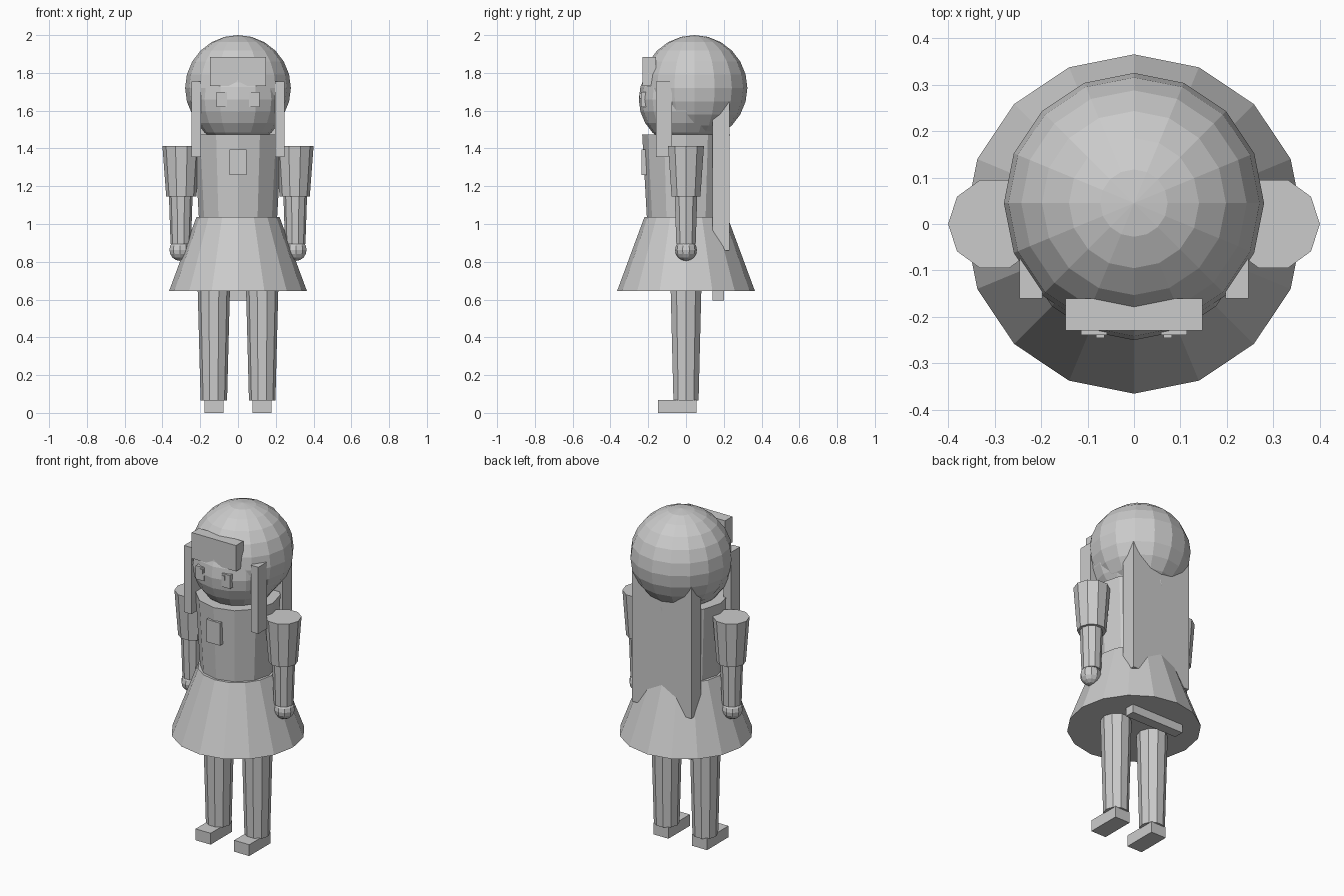
import bpy
import math

if "Cube" in bpy.data.objects:
    bpy.data.objects.remove(bpy.data.objects["Cube"])

grey = bpy.data.materials.new("plain_grey")
grey.diffuse_color = (0.6, 0.6, 0.6, 1.0)
grey.use_nodes = True
grey.node_tree.nodes["Principled BSDF"].inputs["Base Color"].default_value = grey.diffuse_color


def finish(name):
    ob = bpy.context.object
    ob.name = name
    ob.data.materials.append(grey)
    return ob


def box(name, x, y, z):
    """Box from (min, max) ranges on each axis."""
    bpy.ops.mesh.primitive_cube_add(
        size=1, location=[(a + b) / 2 for a, b in (x, y, z)])
    ob = finish(name)
    ob.scale = [b - a for a, b in (x, y, z)]
    return ob


def tube(name, sides, r_low, r_top, z_low, z_top, x=0, turn=0):
    """Tapered, capped tube standing upright."""
    bpy.ops.mesh.primitive_cone_add(
        vertices=sides, radius1=r_low, radius2=r_top, depth=z_top - z_low,
        location=(x, 0, (z_low + z_top) / 2), rotation=(0, 0, turn))
    return finish(name)


def ball(name, r, loc, segments, rings):
    bpy.ops.mesh.primitive_uv_sphere_add(
        segments=segments, ring_count=rings, radius=r, location=loc)
    return finish(name)


# head and hair cap
ball("face", 0.25, (0, 0, 1.66), 16, 12)
ball("hair_cap", 0.28, (0, 0.045, 1.72), 16, 12)

# hair pieces
box("fringe", (-0.147, 0.147), (-0.229, -0.16), (1.73, 1.885))
box("back_hair", (-0.196, 0.196), (0.14, 0.23), (0.86, 1.66))
box("back_hair_end", (-0.175, 0.175), (0.14, 0.20), (0.595, 0.9))

# dress
tube("torso", 12, 0.207, 0.232, 1.03, 1.475)
tube("skirt", 16, 0.365, 0.22, 0.645, 1.037)
box("chest_plate", (-0.045, 0.045), (-0.236, -0.2), (1.26, 1.395))

# mirrored parts
for side, s in (("left", -1), ("right", 1)):
    def span(a, b):
        return tuple(sorted((s * a, s * b)))

    # face details and side hair
    box(side + "_eye", span(0.058, 0.114), (-0.239, -0.2), (1.62, 1.70))
    box(side + "_eye_glint", span(0.064, 0.082), (-0.245, -0.237), (1.665, 1.69))
    box(side + "_side_lock", span(0.197, 0.246), (-0.16, -0.075), (1.355, 1.755))

    # arm: ten-sided with a corner pointing sideways
    q = math.pi / 2
    tube(side + "_sleeve", 10, 0.08, 0.1, 1.145, 1.412, s * 0.3, q)
    tube(side + "_forearm", 10, 0.054, 0.063, 0.895, 1.16, s * 0.303, q)
    ball(side + "_hand", 0.058, (s * 0.308, 0, 0.863), 10, 8)

    # leg and shoe
    tube(side + "_leg", 10, 0.07, 0.088, 0.065, 0.75, s * 0.128, q)
    box(side + "_shoe", span(0.078, 0.178), (-0.148, 0.055), (0, 0.068))
